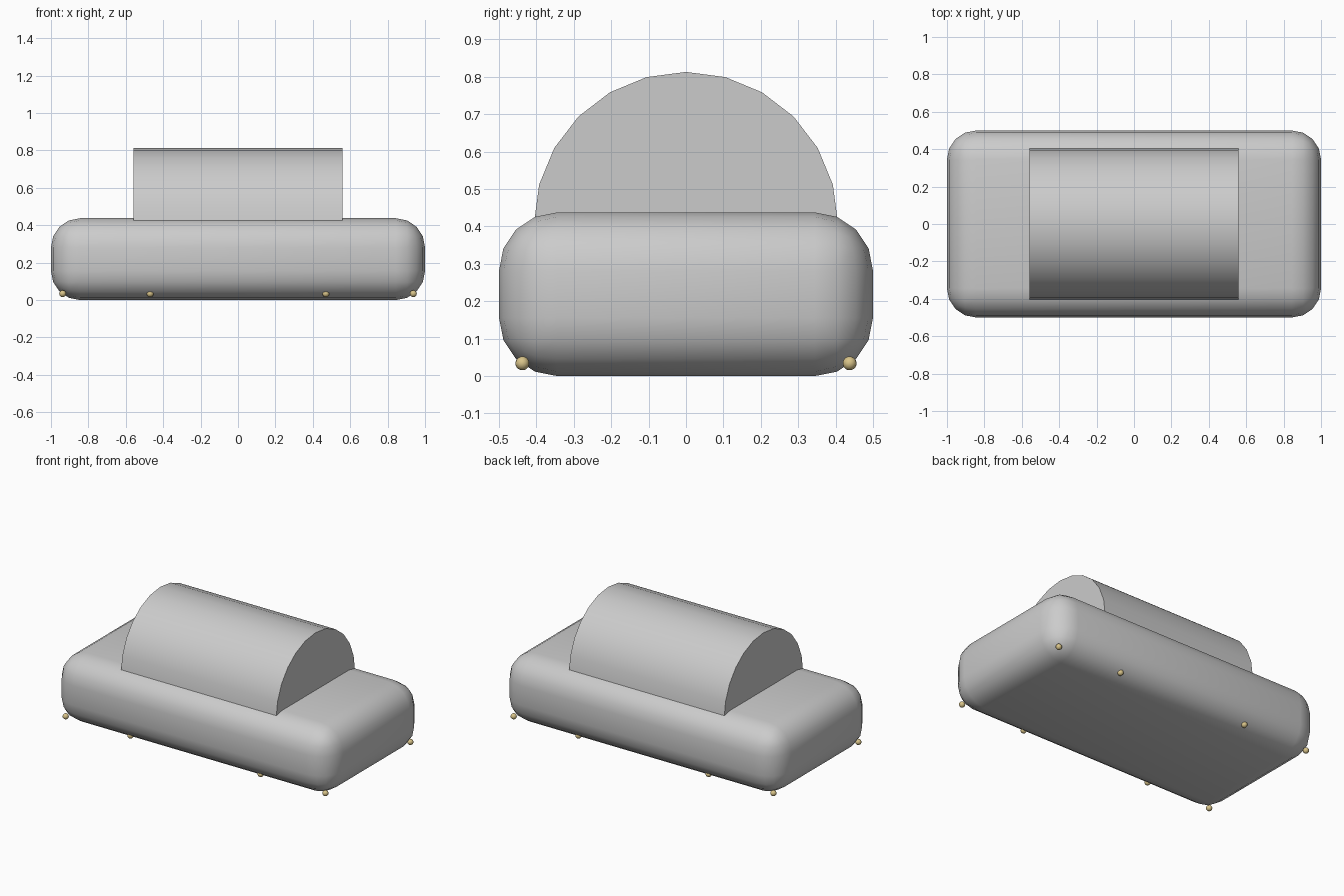
import bpy, bmesh, math

if "Cube" in bpy.data.objects:
    bpy.data.objects.remove(bpy.data.objects["Cube"])

HEIGHT, BEVEL = 0.4375, 0.156
RADIUS, HALF_LEN = 0.4065, 0.56


def select_only(obj):
    bpy.ops.object.select_all(action='DESELECT')
    obj.select_set(True)
    bpy.context.view_layer.objects.active = obj


# Rounded base block
bpy.ops.mesh.primitive_cube_add(size=1, location=(0, 0, HEIGHT / 2))
base = bpy.context.object
base.name = "rounded_base"
base.scale = (2, 1, HEIGHT)
bpy.ops.object.transform_apply(location=False, rotation=False, scale=True)
bevel = base.modifiers.new("round_edges", 'BEVEL')
bevel.width = BEVEL
bevel.segments = 4
bpy.ops.object.modifier_apply(modifier=bevel.name)
bpy.ops.object.shade_smooth_by_angle(angle=math.radians(35))

# Barrel-shaped top: half of a 24-sided circle extruded along x
bm = bmesh.new()
profile = [bm.verts.new((-HALF_LEN, RADIUS * math.cos(math.radians(15 * i)),
                         RADIUS * (1 + math.sin(math.radians(15 * i)))))
           for i in range(13)]
cap = bm.faces.new(profile)
ext = bmesh.ops.extrude_face_region(bm, geom=[cap], use_keep_orig=True)
moved = [v for v in ext["geom"] if isinstance(v, bmesh.types.BMVert)]
bmesh.ops.translate(bm, verts=moved, vec=(2 * HALF_LEN, 0, 0))
bmesh.ops.recalc_face_normals(bm, faces=bm.faces)
mesh = bpy.data.meshes.new("barrel_top")
bm.to_mesh(mesh)
bm.free()
barrel = bpy.data.objects.new("barrel_top", mesh)
bpy.context.collection.objects.link(barrel)
select_only(barrel)
bpy.ops.object.shade_smooth_by_angle(angle=math.radians(35))

# Small brass balls along the lower edges
brass = bpy.data.materials.new("brass")
brass.diffuse_color = (0.69, 0.55, 0.25, 1)
brass.use_nodes = True
brass.node_tree.nodes["Principled BSDF"].inputs["Base Color"].default_value = brass.diffuse_color
for y in (-0.4375, 0.4375):
    for x in (-0.9375, -0.47, 0.47, 0.9375):
        bpy.ops.mesh.primitive_uv_sphere_add(segments=16, ring_count=10,
                                             radius=0.0185, location=(x, y, 0.034))
        ball = bpy.context.object
        ball.name = "edge_ball"
        ball.data.materials.append(brass)
        bpy.ops.object.shade_smooth()
